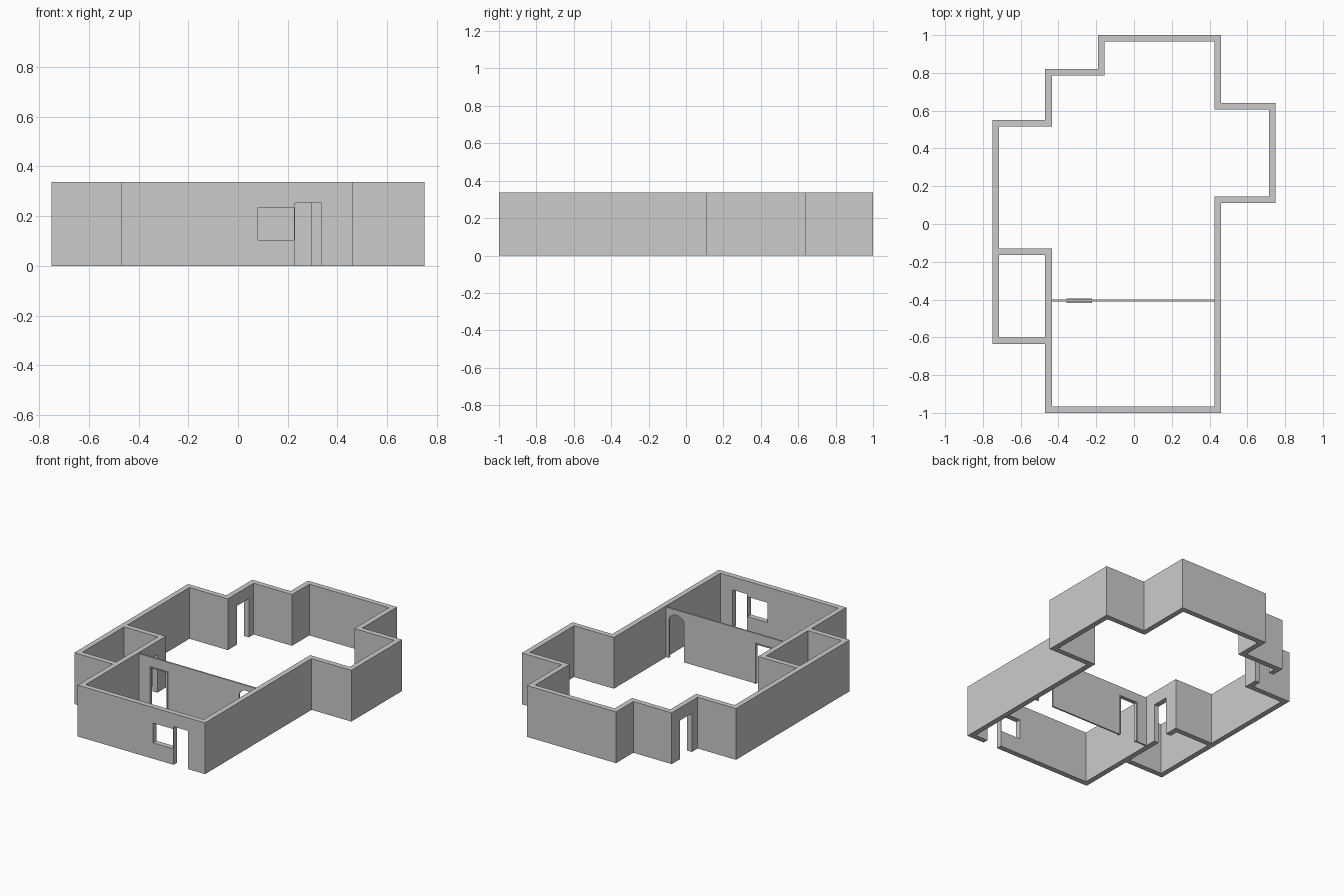
import bpy, bmesh, math

if "Cube" in bpy.data.objects:
    bpy.data.objects.remove(bpy.data.objects["Cube"])

H = 0.338   # wall height
T = 0.035   # wall thickness


def finish(name, bm):
    bmesh.ops.recalc_face_normals(bm, faces=bm.faces)
    me = bpy.data.meshes.new(name)
    bm.to_mesh(me)
    bm.free()
    ob = bpy.data.objects.new(name, me)
    bpy.context.collection.objects.link(ob)
    return ob


def prism(name, pts, z0, z1):
    """Extrude an xy outline from z0 to z1."""
    bm = bmesh.new()
    f = bm.faces.new([bm.verts.new((x, y, z0)) for x, y in pts])
    r = bmesh.ops.extrude_face_region(bm, geom=[f])
    for v in r["geom"]:
        if isinstance(v, bmesh.types.BMVert):
            v.co.z = z1
    return finish(name, bm)


def box(name, x0, x1, y0, y1, z0, z1):
    return prism(name, [(x0, y0), (x1, y0), (x1, y1), (x0, y1)], z0, z1)


def ring(name, pts, t, z1):
    """Wall loop: counter-clockwise right-angled outline, thickened inwards."""
    n = len(pts)
    inner = []
    for i, (x, y) in enumerate(pts):
        px, py = pts[i - 1]
        nx, ny = pts[(i + 1) % n]
        for ax, ay in ((x - px, y - py), (nx - x, ny - y)):
            if abs(ax) > abs(ay):
                oy = math.copysign(t, ax)
            else:
                ox = -math.copysign(t, ay)
        inner.append((x + ox, y + oy))
    bm = bmesh.new()
    loops = [[bm.verts.new((x, y, z)) for x, y in p]
             for p, z in ((pts, 0), (pts, z1), (inner, z1), (inner, 0))]
    for k in range(4):
        a, b = loops[k], loops[(k + 1) % 4]
        for i in range(n):
            j = (i + 1) % n
            bm.faces.new((a[i], a[j], b[j], b[i]))
    return finish(name, bm)


def cut(ob, cutter):
    m = ob.modifiers.new("opening", "BOOLEAN")
    m.operation = "DIFFERENCE"
    m.solver = "EXACT"
    m.object = cutter
    bpy.context.view_layer.objects.active = ob
    bpy.ops.object.modifier_apply(modifier=m.name)
    bpy.data.objects.remove(cutter)


# Outer walls
outline = [(-0.47, -1), (0.46, -1), (0.46, 0.11), (0.75, 0.11), (0.75, 0.64),
           (0.46, 0.64), (0.46, 1), (-0.19, 1), (-0.19, 0.82), (-0.47, 0.82),
           (-0.47, 0.55), (-0.75, 0.55), (-0.75, -0.635), (-0.47, -0.635)]
walls = ring("outer_walls", outline, T, H)
cut(walls, box("front_door", 0.23, 0.335, -1.1, -0.9, -0.1, 0.252))
cut(walls, box("front_window", 0.08, 0.226, -1.1, -0.9, 0.105, 0.235))
cut(walls, box("side_door", -0.55, -0.4, 0.61, 0.735, -0.1, 0.255))

# L-shaped walls of the small room
closet = prism("small_room_walls", [
    (-0.715, -0.13), (-0.715, -0.165), (-0.47, -0.165), (-0.47, -0.6),
    (-0.435, -0.6), (-0.435, -0.13)], 0, H)
cut(closet, box("small_room_door", -0.55, -0.4, -0.33, -0.22, -0.1, 0.25))

# Thin partition with a plain doorway and an arched doorway
part = box("partition", -0.435, 0.425, -0.411, -0.401, 0, 0.33)
cut(part, box("partition_door", -0.35, -0.228, -0.5, -0.3, -0.1, 0.262))

cx, r = 0.35, 0.055
arch = [(cx - r, -0.1), (cx + r, -0.1)]
arch += [(cx + r * math.cos(a), 0.25 + 0.045 * math.sin(a))
         for a in (math.pi * i / 16 for i in range(17))]
bm = bmesh.new()
f = bm.faces.new([bm.verts.new((x, -0.5, z)) for x, z in arch])
g = bmesh.ops.extrude_face_region(bm, geom=[f])["geom"]
bmesh.ops.translate(bm, vec=(0, 0.2, 0),
                    verts=[v for v in g if isinstance(v, bmesh.types.BMVert)])
cut(part, finish("arch_cutter", bm))

# Door frame around the plain doorway
frame = box("partition_door_frame", -0.357, -0.223, -0.417, -0.395, 0, 0.268)
cut(frame, box("frame_opening", -0.35, -0.23, -0.5, -0.3, -0.1, 0.262))
